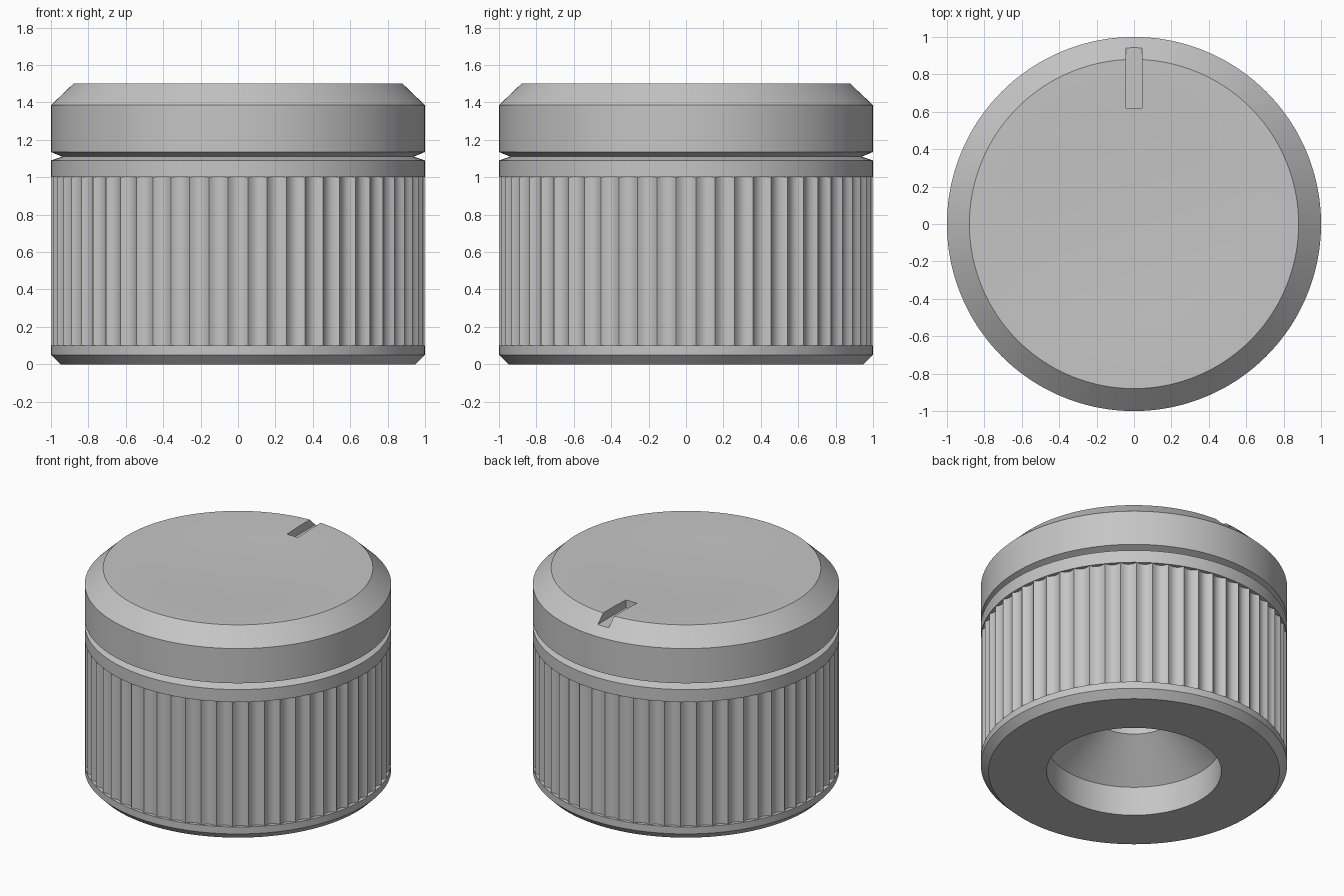
import bpy, bmesh, math

if "Cube" in bpy.data.objects:
    bpy.data.objects.remove(bpy.data.objects["Cube"])

FLUTES, STEPS = 60, 8          # grip flutes and segments per flute
DEPTH = 0.025                  # flute depth

grey = bpy.data.materials.new("satin grey")
grey.diffuse_color = (0.56, 0.56, 0.56, 1)
grey.use_nodes = True
grey.node_tree.nodes["Principled BSDF"].inputs["Base Color"].default_value = grey.diffuse_color


def add_object(name, bm):
    bmesh.ops.recalc_face_normals(bm, faces=bm.faces)
    mesh = bpy.data.meshes.new(name)
    bm.to_mesh(mesh)
    bm.free()
    mesh.materials.append(grey)
    obj = bpy.data.objects.new(name, mesh)
    bpy.context.collection.objects.link(obj)
    return obj


def lathe(name, profile, segments):
    """Revolve (radius, z, fluted) points; the first and last lie on the axis."""
    bm = bmesh.new()
    rings = []
    for r, z, fluted in profile:
        if r == 0:
            rings.append([bm.verts.new((0, 0, z))] * segments)
            continue
        ring = []
        for i in range(segments):
            a = 2 * math.pi * i / segments - math.pi / 2
            t = ((i + STEPS // 2) % STEPS) / STEPS * 2 - 1   # -1..1 across a flute
            rad = r - 0.0015 - DEPTH * (1 - t * t) if fluted else r
            ring.append(bm.verts.new((rad * math.cos(a), rad * math.sin(a), z)))
        rings.append(ring)
    for lo, hi in zip(rings, rings[1:]):
        for i in range(segments):
            j = (i + 1) % segments
            corners = list(dict.fromkeys((lo[i], lo[j], hi[j], hi[i])))
            bm.faces.new(corners)
    return add_object(name, bm)


profile = [
    # shaft hole, countersink and wide bore
    (0, 1.0, 0), (0.29, 1.0, 0), (0.29, 0.45, 0), (0.57, 0.21, 0), (0.57, 0, 0),
    # foot with chamfer
    (0.95, 0, 0), (1, 0.05, 0), (1, 0.10, 0),
    # fluted grip
    (1, 0.10, 1), (1, 1.0, 1),
    # band and V groove
    (1, 1.0, 0), (1, 1.09, 0), (0.94, 1.11, 0), (1, 1.135, 0),
    # cap with chamfer and shallow dished top
    (1, 1.385, 0), (0.88, 1.5, 0), (0.75, 1.5, 0), (0.5, 1.489, 0),
    (0.25, 1.482, 0), (0, 1.48, 0),
]
knob = lathe("knob_body", profile, FLUTES * STEPS)

# Pointer slot cut through the top edge at the back
bm = bmesh.new()
bmesh.ops.create_cube(bm, size=1)
for v in bm.verts:
    v.co = (v.co.x * 0.087, 0.86 + v.co.y * 0.48, 1.54 + v.co.z * 0.20)
cutter = add_object("slot_cutter", bm)
cutter.hide_render = True

cut = knob.modifiers.new("pointer_slot", 'BOOLEAN')
cut.operation = 'DIFFERENCE'
cut.solver = 'EXACT'
cut.object = cutter
bpy.context.view_layer.objects.active = knob
knob.select_set(True)
bpy.ops.object.modifier_apply(modifier=cut.name)
bpy.data.objects.remove(cutter)

bpy.ops.object.shade_smooth_by_angle(angle=math.radians(25))
